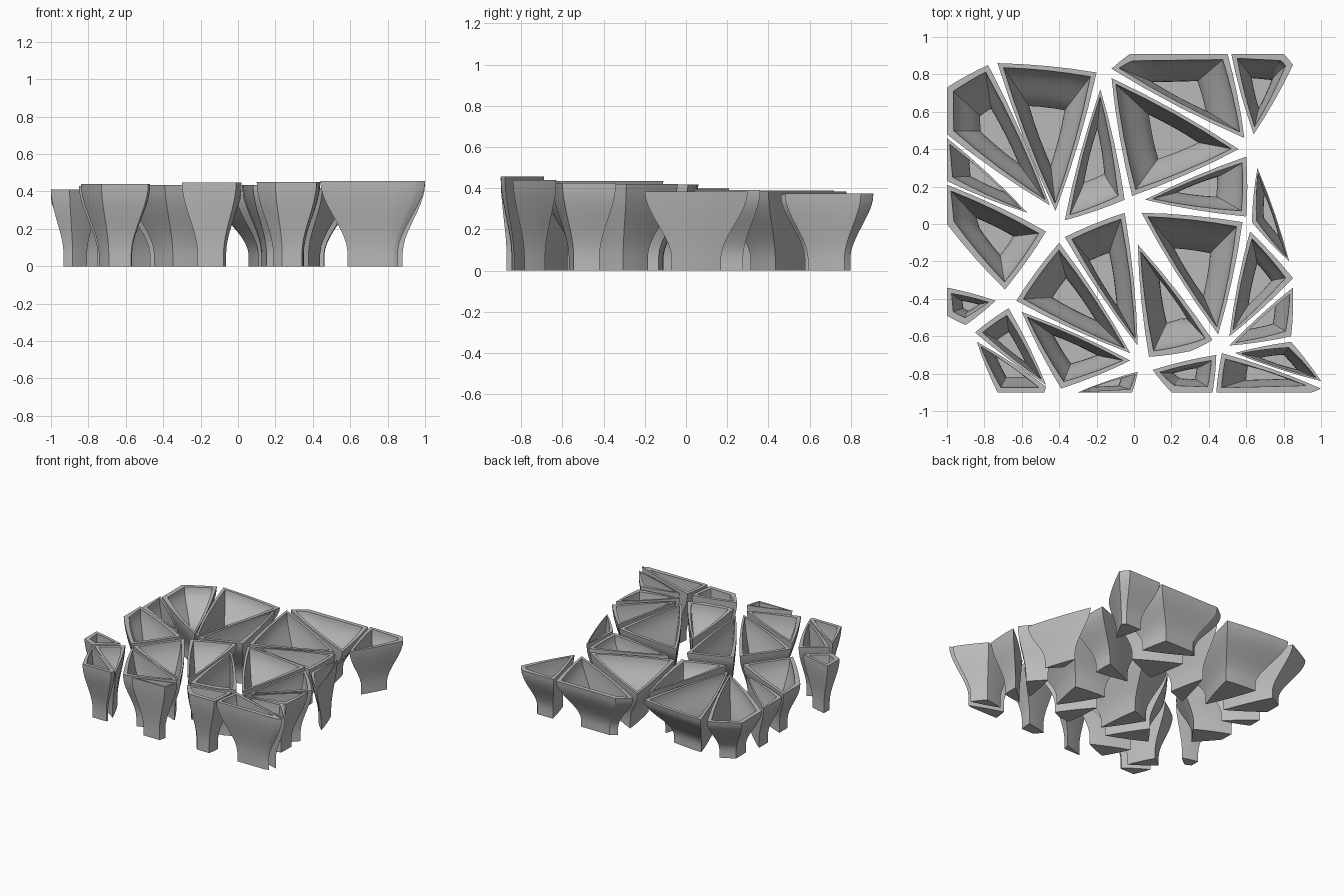
import bpy
import bmesh
import math
from mathutils import Vector

default_cube = bpy.data.objects.get("Cube")
if default_cube:
    bpy.data.objects.remove(default_cube, do_unlink=True)

WALL = 0.04           # distance from an outer corner to its inner corner
FOOT_SCALE = 0.48     # foot outline relative to the rim outline
BULGE = 0.018         # outward bow of an edge, relative to its length
LEVELS = 12           # rings along the flared side

grey = bpy.data.materials.new("plain grey")
grey.use_nodes = True
colour = (0.49, 0.49, 0.49, 1)
grey.diffuse_color = colour
grey.node_tree.nodes["Principled BSDF"].inputs["Base Color"].default_value = colour


def cross(a, b):
    return a.x * b.y - a.y * b.x


def mean_of(outline):
    return sum(outline, Vector((0, 0))) / len(outline)


def box_centre(outline):
    xs = [p.x for p in outline]
    ys = [p.y for p in outline]
    return Vector((min(xs) + max(xs), min(ys) + max(ys))) / 2


def inner_radius(outline):
    """Shortest distance from the mean point to any edge line."""
    centre = mean_of(outline)
    distances = []
    for i, point in enumerate(outline):
        edge = (point - outline[i - 1]).normalized()
        distances.append(abs(cross(edge, centre - point)))
    return min(distances)


def inset(outline, distance):
    """Move every corner inwards along its bisector."""
    result = []
    for i, point in enumerate(outline):
        before = (point - outline[i - 1]).normalized()
        after = (outline[(i + 1) % len(outline)] - point).normalized()
        direction = before + after
        inward = Vector((-direction.y, direction.x)).normalized()
        result.append(point + inward * distance)
    return result


def on_border(a, b):
    """True for edges cut straight along the outer border."""
    return max(a.x, b.x) < -0.99 or min(a.y, b.y) > 0.9 or max(a.y, b.y) < -0.89


def bow(outline, straight):
    """Subdivide each edge and bow it outwards unless it is a straight cut."""
    result = []
    for i, end in enumerate(outline):
        start = outline[i - 1]
        edge = end - start
        outward = Vector((edge.y, -edge.x)) * (0 if straight[i] else BULGE)
        for step in range(4):
            u = step / 4
            result.append(start + edge * u + outward * (4 * u * (1 - u)))
    return result


def flare(t):
    """Straight foot that swells smoothly into the rim."""
    u = max(0, (t - 0.15) / 0.85)
    return FOOT_SCALE + (1 - FOOT_SCALE) * u * u * (3 - 2 * u)


def cup(name, *corners, height=None):
    """Hollow flared cup; corners are in hundredths of a unit."""
    rim = [Vector(c) / 100 for c in corners]
    if sum(cross(rim[i - 1], rim[i]) for i in range(len(rim))) < 0:
        rim.reverse()
    straight = [on_border(rim[i - 1], rim[i]) for i in range(len(rim))]
    centre = box_centre(rim)
    if height is None:
        middle = mean_of(rim)
        height = 0.405 - 0.05 * middle.y + 0.012 * middle.x

    bm = bmesh.new()

    def add_ring(outline, z):
        return [bm.verts.new((p.x, p.y, z)) for p in bow(outline, straight)]

    outer, inner = [], []
    for level in range(LEVELS + 1):
        t = level / LEVELS
        outline = [centre + (p - centre) * flare(t) for p in rim]
        outer.append(add_ring(outline, t * height))
        thickness = min(WALL, inner_radius(outline) * 0.65)
        inner_z = WALL + t * (height - WALL)
        inner.append(add_ring(inset(outline, thickness), inner_z))

    # outside wall upwards, over the rim, then down the inside wall
    rings = outer + inner[::-1]
    for low, high in zip(rings, rings[1:]):
        for i in range(len(low)):
            bm.faces.new((low[i - 1], low[i], high[i], high[i - 1]))
    bm.faces.new(outer[0][::-1])   # foot
    bm.faces.new(inner[0])         # floor of the hollow
    bmesh.ops.recalc_face_normals(bm, faces=bm.faces[:])

    mesh = bpy.data.meshes.new(name)
    bm.to_mesh(mesh)
    bm.free()
    mesh.materials.append(grey)
    obj = bpy.data.objects.new(name, mesh)
    bpy.context.collection.objects.link(obj)
    bpy.ops.object.select_all(action="DESELECT")
    obj.select_set(True)
    bpy.context.view_layer.objects.active = obj
    bpy.ops.object.shade_smooth_by_angle(angle=math.radians(30))


# back cups
cup("back_right_corner_cup", (-100, 73), (-78, 85), (-45, 10), (-100, 48))
cup("back_right_wide_cup", (-73, 86), (-20, 81), (-42, 7))
cup("back_middle_narrow_cup", (-18, 72), (-5, 13), (-37, 2))
cup("back_middle_large_cup", (-12, 78), (56, 40), (-1, 15))
cup("back_left_long_cup", (-12, 83), (-2, 91), (50, 91), (59, 46))
cup("back_left_corner_cup", (52, 91), (80, 91), (85, 85), (64, 48))

# middle cups
cup("right_edge_narrow_cup", (-100, 46), (-57, 6), (-100, 23))
cup("right_edge_large_cup", (-100, 21), (-47, -4), (-69, -35), (-100, 0))
cup("right_edge_small_cup", (-100, -34), (-74, -41), (-90, -54), (-100, -49),
    height=0.41)
cup("left_upper_cup", (60, 36), (60, 4), (6, 13), height=0.39)
cup("left_edge_sliver_cup", (66, 30), (83, -20), (63, 1), height=0.385)
cup("centre_right_cup", (-37, -7), (-5, 6), (2, -65))
cup("centre_right_outer_cup", (-40, -10), (-63, -41), (-2, -69))
cup("centre_left_cup", (4, 6), (58, 1), (45, -59))
cup("centre_left_inner_cup", (2, -11), (42, -62), (30, -68), (8, -71))
cup("left_edge_large_cup", (62, -4), (85, -29), (51, -60), height=0.42)

# front cups
cup("left_edge_small_cup", (85, -34), (84, -60), (51, -65), height=0.425)
cup("front_left_corner_cup", (54, -69), (84, -63), (100, -84), height=0.44)
cup("front_left_long_cup", (47, -69), (100, -88), (95, -90), (44, -90))
cup("front_middle_cup", (10, -78), (44, -70), (42, -90), (20, -90))
cup("front_sliver_cup", (2, -79), (-1, -90), (-30, -90))
cup("front_right_large_cup", (-60, -47), (-2, -73), (-39, -88))
cup("front_right_small_cup", (-67, -45), (-47, -86), (-85, -58))
cup("front_right_corner_cup", (-84, -63), (-47, -87), (-48, -90), (-73, -90))
